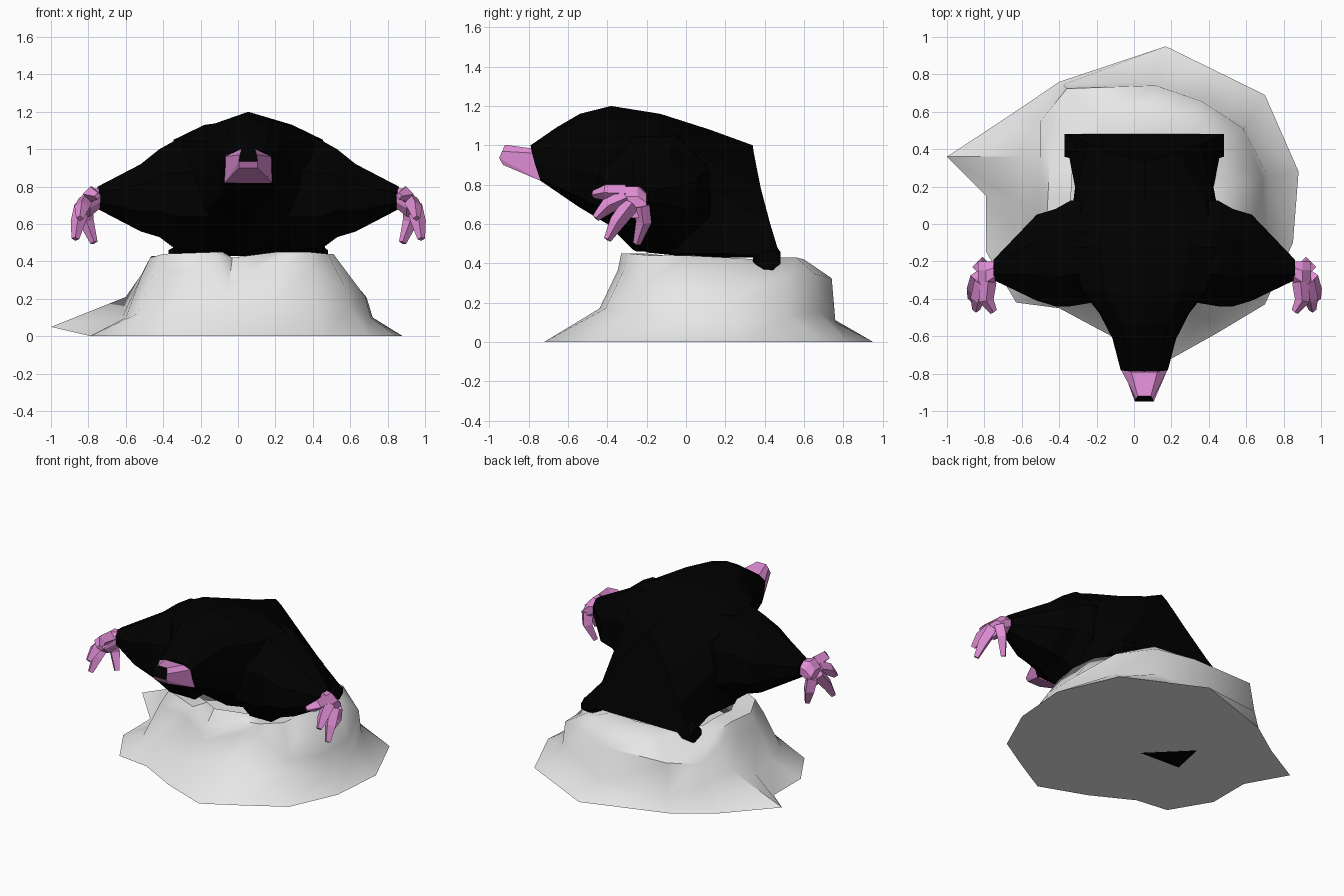
import bpy, bmesh
from mathutils import Vector

if "Cube" in bpy.data.objects:
    bpy.data.objects.remove(bpy.data.objects["Cube"])

CX = 0.055  # symmetry plane of the animal


def material(name, rgb):
    m = bpy.data.materials.new(name)
    m.diffuse_color = (*rgb, 1)
    m.use_nodes = True
    m.node_tree.nodes["Principled BSDF"].inputs["Base Color"].default_value = m.diffuse_color
    return m


BLACK = material("black fur", (0, 0, 0))
PINK = material("pink skin", (0.75, 0.27, 0.67))
EARTH = material("pale earth", (0.8, 0.8, 0.8))


def make(name, bm, *mats, smooth=0):
    bmesh.ops.recalc_face_normals(bm, faces=bm.faces)
    me = bpy.data.meshes.new(name)
    bm.to_mesh(me)
    bm.free()
    ob = bpy.data.objects.new(name, me)
    bpy.context.collection.objects.link(ob)
    for m in mats:
        me.materials.append(m)
    if smooth:
        bpy.context.view_layer.objects.active = ob
        ob.select_set(True)
        bpy.ops.object.shade_smooth_by_angle(angle=smooth)
        ob.select_set(False)
    return ob


def loft(bm, rings, start=True, end=True):
    """Skin a list of closed point rings; returns the vertex rings."""
    vs = [[bm.verts.new(p) for p in r] for r in rings]
    n = len(vs[0])
    for a, b in zip(vs, vs[1:]):
        for i in range(n):
            j = (i + 1) % n
            bm.faces.new((a[i], a[j], b[j], b[i]))
    if start:
        bm.faces.new(vs[0])
    if end:
        bm.faces.new(vs[-1])
    return vs


def mirror_x(p, side):
    return (CX + side * (p[0] - CX), p[1], p[2])


# Earth mound: foot outline, skirt, bulging wall, rim and inner lip
foot = [(-1, .36), (-.79, .15), (-.79, -.15), (-.63, -.42), (-.4, -.45), (-.12, -.6),
        (.2, -.72), (.45, -.58), (.7, -.43), (.85, -.1), (.88, .28), (.7, .69),
        (.435, .82), (.17, .95), (-.4, .76), (-.65, .59)]
skirt = [(-.6, .36, .21), (-.62, .12, .1), (-.6, -.1, .1), (-.54, -.28, .12),
         (-.36, -.39, .15), (-.1, -.44, .14), (.18, -.44, .17), (.42, -.41, .17),
         (.6, -.28, .15), (.71, -.05, .1), (.72, .25, .1), (.6, .52, .13),
         (.37, .67, .15), (.12, .76, .1), (-.38, .745, .12), (-.52, .56, .15)]
rim = [(-.45, .33, .41), (-.46, .15, .43), (-.47, -.05, .42), (-.4, -.2, .44),
       (-.12, -.33, .45), (-.05, -.33, .27), (.26, -.33, .45), (.38, -.3, .45),
       (.48, -.18, .44), (.51, 0, .44), (.5, .2, .43), (.46, .45, .36),
       (.3, .56, .43), (.08, .6, .42), (-.2, .57, .42), (-.37, .46, .36)]
foot = [(x, y, .05 if x < -.9 else .001) for x, y in foot]
wall = []
for s, r in zip(skirt, rim):
    f, g = .65, .7
    if s[1] > .5:
        f = .12
    elif s[1] < -.3:
        f = .85
    elif s[0] > .55:
        f, g = .15, .33
    wall.append((s[0] + (r[0] - s[0]) * f, s[1] + (r[1] - s[1]) * f,
                 s[2] + (r[2] - s[2]) * g))
lip = [(.03 + (x - .03) * .75, .1 + (y - .1) * .75, max(z, .42)) for x, y, z in rim]
bm = bmesh.new()
loft(bm, [foot, skirt, wall, rim, lip], end=False)
make("mound", bm, EARTH, smooth=0.9)

# Dark opening under the mound
bm = bmesh.new()
loft(bm, [[(-.03, .03, z), (-.285, .285, z), (-.335, .045, z)] for z in (0, .0015)])
make("mound_opening", bm, BLACK)

# Body: cross-sections from snout to rump (y at top, y at bottom, half profile)
sections = [
    (-.79, -.74, [(0, 1.0), (.07, .99), (.125, .96), (.13, .9), (.13, .83), (0, .82)]),
    (-.66, -.55, [(0, 1.09), (.1, 1.07), (.155, 1.0), (.17, .88), (.15, .75), (0, .69)]),
    (-.54, -.40, [(0, 1.16), (.12, 1.13), (.2, 1.04), (.24, .86), (.22, .68), (0, .6)]),
    (-.38, -.20, [(0, 1.2), (.2, 1.13), (.33, 1.04), (.38, .8), (.36, .53), (0, .455)]),
    (-.13, -.05, [(0, 1.16), (.235, 1.13), (.4, 1.05), (.43, .8), (.40, .45), (0, .44)]),
    (.12, .2, [(0, 1.08), (.18, 1.02), (.32, .92), (.37, .76), (.37, .45), (0, .43)]),
    (.34, .48, [(0, 1.0), (.04, .97), (.18, .78), (.3, .6), (.425, .43), (0, .43)]),
]


def body_ring(yt, yb, prof):
    zt, zb = prof[0][1], prof[-1][1]
    half = [(x, yt + (yb - yt) * min(1, (zt - z) / (zt - zb)) ** 1.3, z)
            for x, z in prof]
    return [(CX + x, y, z) for x, y, z in half] + \
           [(CX - x, y, z) for x, y, z in half[-2:0:-1]]


bm = bmesh.new()
rings = loft(bm, [body_ring(*s) for s in sections], False, False)
for r in (rings[0], rings[-1]):  # caps built as level strips
    for strip in ((0, 1, 9), (1, 2, 8, 9), (2, 3, 7, 8), (3, 4, 6, 7), (4, 5, 6)):
        bm.faces.new([r[i] for i in strip])
body = make("body", bm, BLACK)

# Snout: pink taper with a dark tip
bm = bmesh.new()
base = [(-.07, -.79, .985), (.07, -.79, .985), (.128, -.77, .96), (.128, -.74, .82),
        (-.128, -.74, .82), (-.128, -.77, .96)]
tip = [(-.035, -.92, 1.003), (.035, -.92, 1.003), (.045, -.935, .97), (.05, -.95, .935),
       (-.05, -.95, .935), (-.045, -.935, .97)]
chin = [(-.05, -.93, .9), (.05, -.93, .9)]
rings = [[(CX + x, y, z) for x, y, z in r] for r in (base, tip)]
vs = loft(bm, rings, False, False)
bm.faces.new(vs[1]).material_index = 1
# chin wedge under the tip
low = [(CX + x, y, z) for x, y, z in chin]
loft(bm, [[rings[1][4], low[0], rings[0][4]], [rings[1][3], low[1], rings[0][3]]])
make("snout", bm, PINK, BLACK)


# Octagonal section (x, front y, back y, bottom z, top z)
def octagon(x, yf, yb, zb, zt):
    cy, cz = (yb - yf) * .3, (zt - zb) * .3
    return [(x, yf + cy, zt), (x, yb - cy, zt), (x, yb, zt - cz), (x, yb, zb + cz),
            (x, yb - cy, zb), (x, yf + cy, zb), (x, yf, zb + cz), (x, yf, zt - cz)]


arm = [octagon(*a) for a in [(.27, -.41, .12, .46, 1.06), (.45, -.44, .125, .47, 1.045),
                             (.53, -.44, .08, .53, 1.0), (.63, -.41, .05, .56, .92),
                             (.86, -.30, -.19, .68, .80)]]
foot_lump = [octagon(*a) for a in [(.34, .36, .46, .41, .52), (.41, .34, .48, .36, .50),
                                   (.482, .36, .481, .37, .46)]]
palm = [octagon(*a) for a in [(.84, -.30, -.2, .69, .79), (.90, -.36, -.20, .64, .79),
                              (.945, -.35, -.20, .63, .74)]]
fingers = [
    [(.89, -.31, .755), (.90, -.41, .76), (.86, -.47, .75)],
    [(.92, -.31, .73), (.945, -.40, .69), (.955, -.46, .63)],
    [(.94, -.28, .70), (.965, -.35, .61), (.98, -.40, .52)],
    [(.93, -.23, .69), (.92, -.215, .61), (.88, -.25, .50)],
]


def finger_rings(path):
    pts = [Vector(p) for p in path]
    rings = []
    for i, p in enumerate(pts):
        d = (pts[min(i + 1, 2)] - pts[max(i - 1, 0)]).normalized()
        u = d.cross(Vector((1, 0, 0))).normalized()
        v = d.cross(u)
        r = (.045, .04, .02)[i]
        rings.append([tuple(p + u * r * a + v * r * b)
                      for a, b in ((1, 0), (0, 1), (-1, 0), (0, -1))])
    return rings


def join(target, part):
    """Fuse a part into the target so that no inner walls remain."""
    mod = target.modifiers.new("join", 'BOOLEAN')
    mod.operation, mod.solver, mod.object = 'UNION', 'EXACT', part
    bpy.context.view_layer.objects.active = target
    bpy.ops.object.modifier_apply(modifier=mod.name)
    bpy.data.objects.remove(part)


# Limbs, mirrored about the animal's own centre plane
for side, label in ((1, "right"), (-1, "left")):
    for name, mat, parts in (
            ("arm_", BLACK, [arm]), ("hind_foot_", BLACK, [foot_lump]),
            ("hand_", PINK, [palm] + [finger_rings(f) for f in fingers])):
        bm = bmesh.new()
        for part in parts:
            loft(bm, [[mirror_x(p, side) for p in r] for r in part])
        limb = make(name + label, bm, mat)
        if mat == BLACK:
            join(body, limb)
